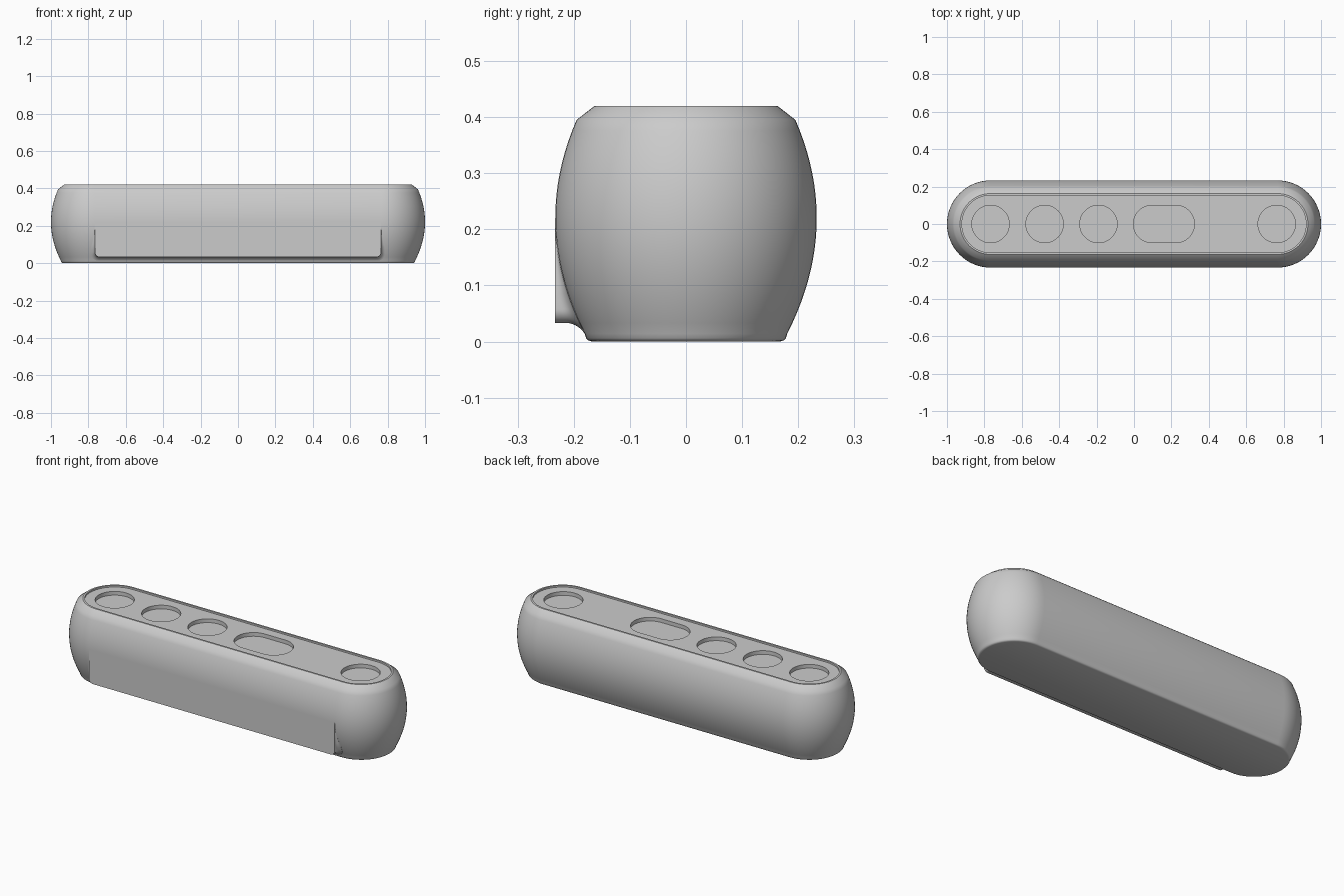
import bpy, bmesh, math

if "Cube" in bpy.data.objects:
    bpy.data.objects.remove(bpy.data.objects["Cube"])

HALF = 0.767      # half length of the straight run
FRONT = 0.233     # widest half depth

grey = bpy.data.materials.new("plain grey")
grey.use_nodes = True
grey.diffuse_color = (0.6, 0.6, 0.6, 1)
grey.node_tree.nodes["Principled BSDF"].inputs["Base Color"].default_value = (0.6, 0.6, 0.6, 1)


def side_radius(z):
    """Barrel curve of the body wall."""
    return FRONT - 1.24 * (z - 0.22) ** 2


def stadium(r, half=0.0, cx=0.0, n=32):
    """Outline of a slot with round ends (a circle when half is 0)."""
    pts = []
    for side in (1, -1):
        for i in range(n + 1):
            a = math.pi * i / n - math.pi / 2
            pts.append((cx + side * (half + r * math.cos(a)), side * r * math.sin(a)))
    if half == 0:
        del pts[n], pts[-1]
    return pts


def finish(obj, angle=30):
    obj.data.materials.clear()
    obj.data.materials.append(grey)
    bpy.ops.object.select_all(action='DESELECT')
    obj.select_set(True)
    bpy.context.view_layer.objects.active = obj
    bpy.ops.object.shade_smooth_by_angle(angle=math.radians(angle))


def loft(name, rings, closed=True, caps=(True, True)):
    """Skin a stack of equal-length rings."""
    bm = bmesh.new()
    rows = [[bm.verts.new(p) for p in ring] for ring in rings]
    n = len(rows[0])
    for a, b in zip(rows, rows[1:]):
        for i in range(n if closed else n - 1):
            j = (i + 1) % n
            bm.faces.new((a[i], a[j], b[j], b[i]))
    if caps[0]:
        bm.faces.new(rows[0][::-1])
    if caps[1]:
        bm.faces.new(rows[-1])
    bmesh.ops.recalc_face_normals(bm, faces=bm.faces)
    mesh = bpy.data.meshes.new(name)
    bm.to_mesh(mesh)
    bm.free()
    obj = bpy.data.objects.new(name, mesh)
    bpy.context.collection.objects.link(obj)
    finish(obj)
    return obj


# Body: barrel wall, rounded foot, chamfered top and a recessed tray
profile = [(0.168, 0), (0.174, 0.002), (0.178, 0.006)]
profile += [(side_radius(z), z) for z in [0.014 + 0.381 * i / 20 for i in range(21)]]
profile += [(0.163, 0.42), (0.153, 0.42), (0.153, 0.39)]
loft("body", [[(x, y, z) for x, y in stadium(r, HALF)] for r, z in profile])

# Top panel with four round wells and one long well
curve = bpy.data.curves.new("top_panel", 'CURVE')
curve.dimensions = '2D'
curve.fill_mode = 'BOTH'
curve.extrude = 0.0105
outlines = [stadium(0.153, HALF), stadium(0.1, 0.063, 0.16)]
outlines += [stadium(0.1, 0, x) for x in (-HALF, -0.478, -0.19, 0.763)]
for pts in outlines:
    spline = curve.splines.new('POLY')
    spline.points.add(len(pts) - 1)
    for point, (x, y) in zip(spline.points, pts):
        point.co = (x, y, 0, 1)
    spline.use_cyclic_u = True
panel = bpy.data.objects.new("top_panel", curve)
bpy.context.collection.objects.link(panel)
panel.location.z = 0.4005
bpy.ops.object.select_all(action='DESELECT')
panel.select_set(True)
bpy.context.view_layer.objects.active = panel
bpy.ops.object.convert(target='MESH')
finish(bpy.context.view_layer.objects.active)

# Front plate outline: left edge down, round corner, along, round corner, up
W, LOW, TOP, R = 0.765, 0.033, 0.22, 0.025
half_outline = [(W, TOP - (TOP - LOW - R) * i / 12, 1, 0) for i in range(12)]
for i in range(9):
    a = math.pi / 2 * i / 8
    c, s = math.cos(a), math.sin(a)
    half_outline.append((W - R + R * c, LOW + R - R * s, c, -s))
outline = half_outline + [(-x, z, -nx, nz) for x, z, nx, nz in reversed(half_outline)]

# Front plate: flat face whose edge flares into the body wall
rings = [[(x, -FRONT - 0.0005, z) for x, z, nx, nz in outline]]
for k in range(9):
    a = math.pi / 2 * k / 8
    ring = []
    for x, z, nx, nz in outline:
        f = min(0.022, FRONT - side_radius(z))
        off = f * (1 - math.cos(a))
        px, pz = x + nx * off, z + nz * off
        ring.append((px, -(side_radius(pz) + f * (1 - math.sin(a))), pz))
    rings.append(ring)
rings.append([(x, y + 0.02, z) for x, y, z in rings[-1]])
loft("front_plate", rings, closed=False, caps=(True, False))
